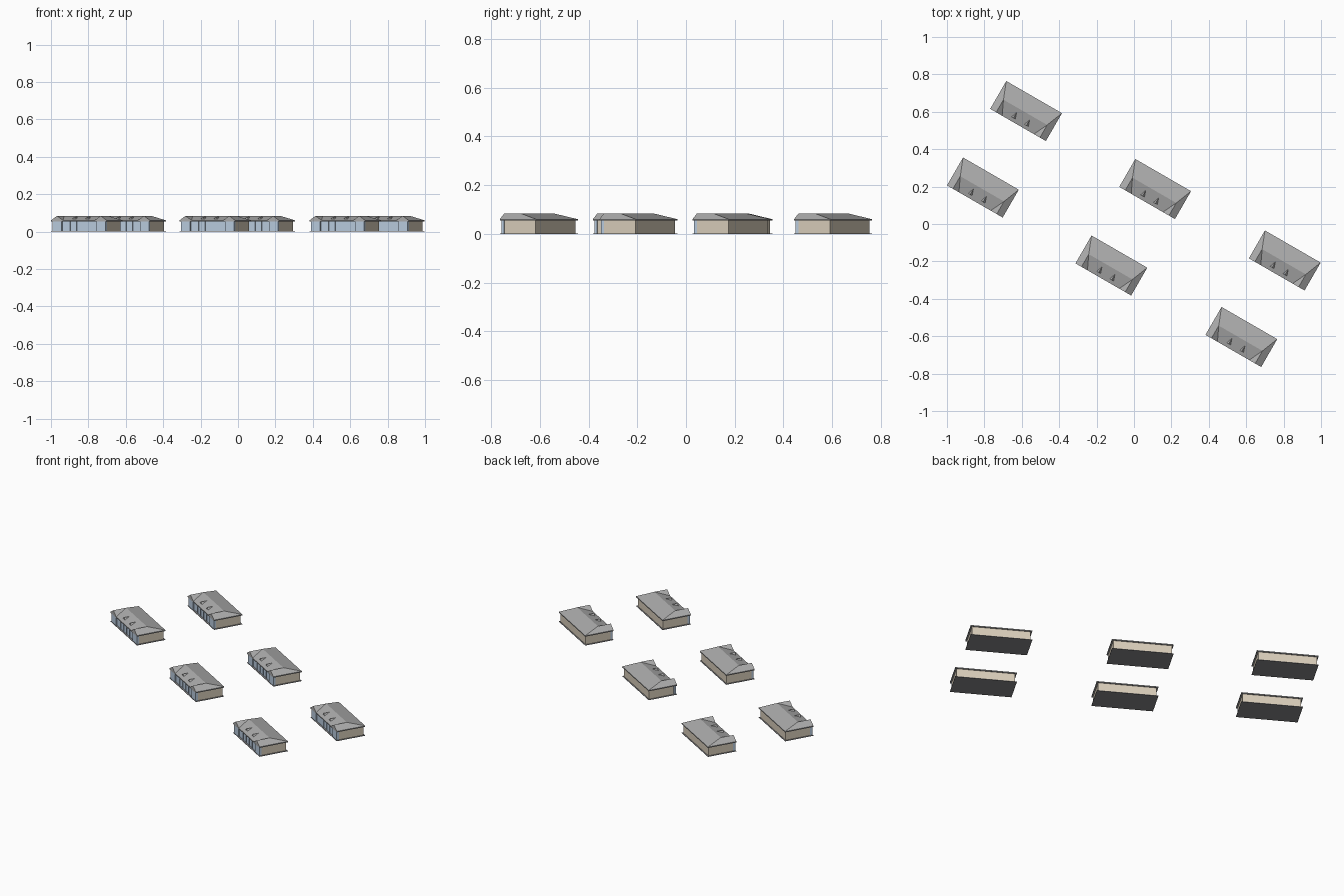
import bpy, bmesh, math
from mathutils import Matrix, Vector

if "Cube" in bpy.data.objects:
    bpy.data.objects.remove(bpy.data.objects["Cube"])

def mat(name, c):
    m = bpy.data.materials.new(name)
    m.diffuse_color = (*c, 1)
    m.use_nodes = True
    m.node_tree.nodes["Principled BSDF"].inputs["Base Color"].default_value = m.diffuse_color
    return m

TAN = mat("tan_wall", (0.70, 0.62, 0.50))
BLUE = mat("blue_front", (0.50, 0.62, 0.76))
ROOF = mat("grey_roof", (0.42, 0.42, 0.42))
DARK = mat("dark_trim", (0.25, 0.25, 0.26))

# house half length / half depth, ridge position, roof heights
L, D = 0.172, 0.086
RU, RV, RZ = 0.135, -0.008, 0.084
EZ, UZ = 0.060, 0.054

def mesh_from(name, verts, faces, m):
    me = bpy.data.meshes.new(name)
    me.from_pydata(verts, [], faces)
    bm = bmesh.new()
    bm.from_mesh(me)
    bmesh.ops.recalc_face_normals(bm, faces=bm.faces)
    bm.to_mesh(me)
    bm.free()
    me.materials.append(m)
    return me

def box(name, u0, u1, v0, v1, z0, z1, m):
    vs = [(u, v, z) for z in (z0, z1) for u, v in ((u0, v0), (u1, v0), (u1, v1), (u0, v1))]
    return mesh_from(name, vs, [(0, 1, 2, 3), (4, 5, 6, 7), (0, 1, 5, 4), (1, 2, 6, 5),
                                (2, 3, 7, 6), (3, 0, 4, 7)], m)

parts = []
# slab and walls
parts.append(box("base_slab", -L, L, -D, D, 0, 0.002, DARK))
parts.append(box("house_walls", -0.163, 0.163, -0.072, 0.079, 0.001, 0.056, TAN))

# roof: back hips, front gables at both ends, valleys between them
V = L - 2 * (L - RU)
roof_v = [(-L, D, EZ), (L, D, EZ), (RU, RV, RZ), (-RU, RV, RZ),
          (-L, -D, EZ), (L, -D, EZ), (-RU, -D, RZ), (RU, -D, RZ),
          (-V, -D, EZ), (V, -D, EZ),
          (-L, D, UZ), (L, D, UZ), (L, -D, UZ), (-L, -D, UZ)]
roof_f = [(0, 1, 2, 3), (1, 5, 7, 2), (0, 3, 6, 4), (2, 7, 9), (3, 8, 6), (3, 2, 9, 8),
          (4, 6, 8), (5, 9, 7), (4, 8, 9, 5, 12, 13), (0, 1, 11, 10),
          (1, 5, 12, 11), (4, 0, 10, 13), (10, 11, 12, 13)]
parts.append(mesh_from("roof", roof_v, roof_f, ROOF))

# small triangular roof dormers
def slope(v):
    return EZ + (RZ - EZ) * (v + D) / (RV + D)
for i, u in enumerate((-0.04, 0.04)):
    v0, top = -0.066, 0.077
    v1 = -D + (top - EZ) / (RZ - EZ) * (RV + D)
    z = slope(v0) - 0.001
    parts.append(mesh_from("roof_dormer", [(u - 0.013, v0, z), (u + 0.013, v0, z),
                           (u, v0, top), (u, v1, top)],
                           [(0, 1, 2), (0, 2, 3), (1, 3, 2), (0, 3, 1)], ROOF))

# front facade: end wings, middle panel, thin posts
parts.append(box("front_panel", -0.163, 0.163, -0.076, -0.071, 0.001, 0.055, BLUE))
for s in (-1, 1):
    a, b = sorted((s * 0.108, s * 0.164))
    parts.append(box("front_wing", a, b, -0.083, -0.07, 0.001, 0.055, BLUE))
for u in (-0.06, -0.02, 0.02, 0.06):
    parts.append(box("front_post", u - 0.0015, u + 0.0015, -0.079, -0.075, 0.001, 0.055, BLUE))

# six houses in a staggered layout, each turned 30 degrees
for n, (x, y) in enumerate([(-0.577, 0.604), (-0.808, 0.195), (0.113, 0.187),
                            (-0.121, -0.222), (0.806, -0.195), (0.574, -0.604)]):
    for me in parts:
        ob = bpy.data.objects.new(f"house_{n + 1}_{me.name}", me)
        ob.matrix_world = Matrix.Translation((x, y, 0)) @ Matrix.Rotation(math.radians(-30), 4, 'Z')
        bpy.context.collection.objects.link(ob)
